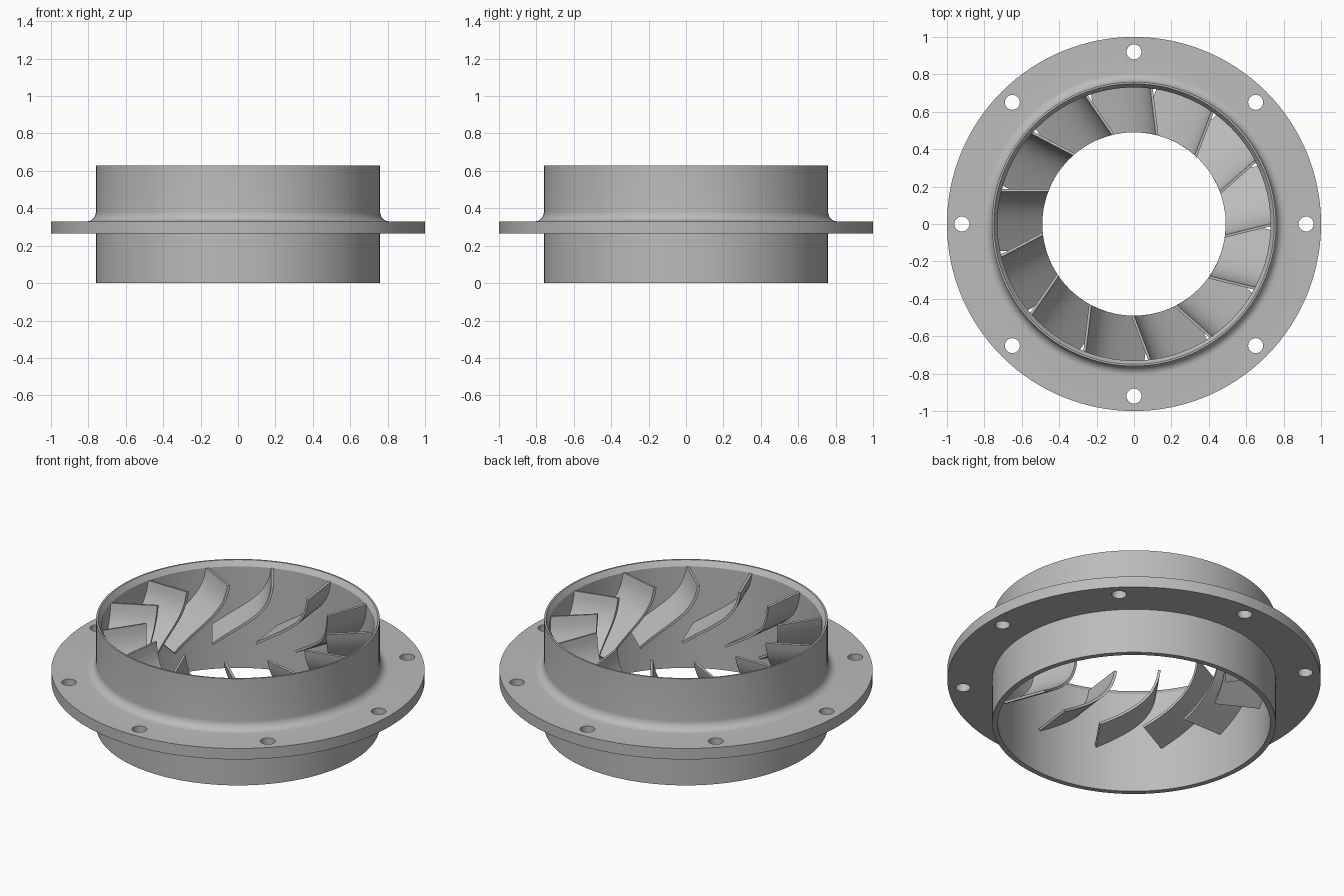
import bpy
import bmesh
from math import sin, cos, pi, sqrt, radians
from mathutils import Matrix, Vector

cube = bpy.data.objects.get("Cube")
if cube:
    bpy.data.objects.remove(cube, do_unlink=True)

grey = bpy.data.materials.new("plain grey")
grey.use_nodes = True
colour = (0.5, 0.5, 0.5, 1)
grey.diffuse_color = colour
grey.node_tree.nodes["Principled BSDF"].inputs["Base Color"].default_value = colour

SEGMENTS = 128
BLADES = 13
HOLES = 8
TUBE_R, BORE_R, HUB_R = 0.76, 0.73, 0.49


def make_object(name, bm):
    bmesh.ops.recalc_face_normals(bm, faces=bm.faces)
    mesh = bpy.data.meshes.new(name)
    bm.to_mesh(mesh)
    bm.free()
    mesh.materials.append(grey)
    obj = bpy.data.objects.new(name, mesh)
    bpy.context.collection.objects.link(obj)
    return obj


def select_only(obj):
    bpy.ops.object.select_all(action="DESELECT")
    obj.select_set(True)
    bpy.context.view_layer.objects.active = obj


def smooth(obj):
    select_only(obj)
    bpy.ops.object.shade_smooth_by_angle(angle=radians(30))


# Housing: one closed section (tube, flange, fillet, chamfered rim) spun round z
fillet = 0.05
section = [(BORE_R, 0), (TUBE_R, 0), (TUBE_R, 0.265), (1, 0.265), (1, 0.33)]
for i in range(9):
    a = i / 8 * pi / 2
    section.append((TUBE_R + fillet * (1 - sin(a)), 0.33 + fillet * (1 - cos(a))))
section += [(TUBE_R, 0.63), (0.75, 0.63), (BORE_R, 0.6)]

bm = bmesh.new()
rings = []
for s in range(SEGMENTS):
    a = 2 * pi * s / SEGMENTS
    rings.append([bm.verts.new((r * cos(a), r * sin(a), z)) for r, z in section])
for s in range(SEGMENTS):
    one, two = rings[s], rings[(s + 1) % SEGMENTS]
    for i in range(len(section)):
        j = (i + 1) % len(section)
        bm.faces.new((one[i], two[i], two[j], one[j]))
housing = make_object("flanged_housing", bm)

# Bolt holes cut through the flange
bm = bmesh.new()
for k in range(HOLES):
    a = 2 * pi * k / HOLES
    place = Matrix.Translation((0.92 * cos(a), 0.92 * sin(a), 0.3))
    bmesh.ops.create_cone(bm, cap_ends=True, segments=32, radius1=0.04,
                          radius2=0.04, depth=0.2, matrix=place)
cutter = make_object("bolt_hole_cutter", bm)
cutter.hide_render = True
cut = housing.modifiers.new("bolt holes", "BOOLEAN")
cut.operation = "DIFFERENCE"
cut.solver = "EXACT"
cut.object = cutter
select_only(housing)
bpy.ops.object.modifier_apply(modifier=cut.name)
bpy.data.objects.remove(cutter, do_unlink=True)
smooth(housing)

# Blade section: steep at the top, flattening downwards (Bezier: across, height)
p0, p1, p2, p3 = (Vector(p) for p in
                  ((-0.18, 0.6), (-0.16, 0.44), (-0.07, 0.39), (0.14, 0.26)))
half = 0.007
steps = 14
front, back = [], []
for i in range(steps + 1):
    u = i / steps
    v = 1 - u
    point = p0 * v**3 + p1 * 3 * v * v * u + p2 * 3 * v * u * u + p3 * u**3
    along = ((p1 - p0) * v * v + (p2 - p1) * 2 * u * v + (p3 - p2) * u * u).normalized()
    normal = Vector((-along.y, along.x))
    front.append(point + normal * half)
    back.append(point - normal * half)
outline = front + back[::-1]

# Blades: the section extruded radially between the open centre and the wall
for k in range(BLADES):
    bm = bmesh.new()
    ends = []
    for radius in (HUB_R, BORE_R + 0.008):
        ends.append([bm.verts.new((sqrt(radius**2 - t * t), t, z)) for t, z in outline])
    inner, outer = ends
    n = len(outline)
    for i in range(n):
        j = (i + 1) % n
        bm.faces.new((inner[i], inner[j], outer[j], outer[i]))
    for loop in ends:
        for i in range(steps):
            bm.faces.new((loop[i], loop[i + 1], loop[n - 2 - i], loop[n - 1 - i]))
    bm.transform(Matrix.Rotation(pi + 2 * pi * k / BLADES, 4, "Z"))
    smooth(make_object(f"blade_{k + 1}", bm))
